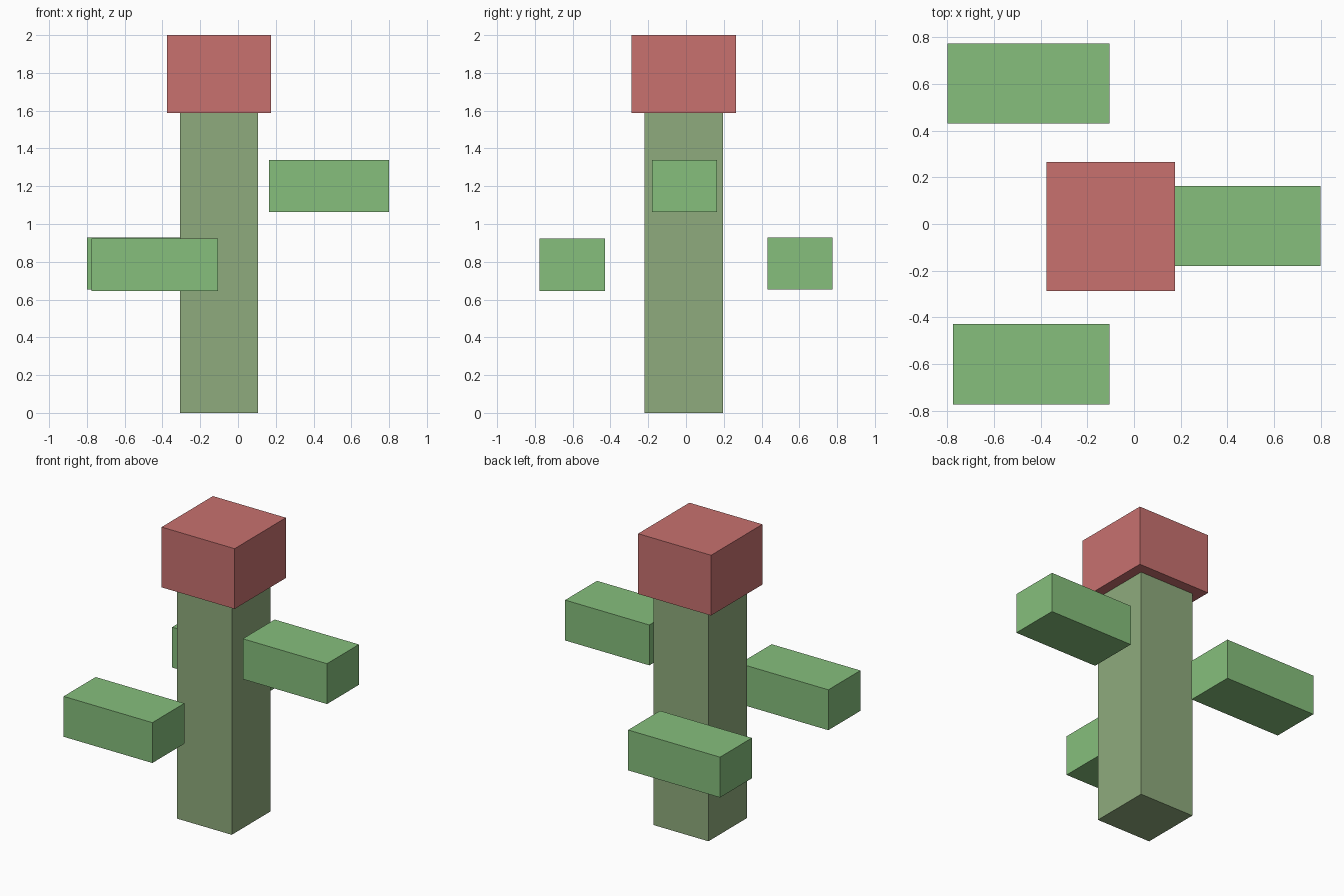
import bpy
import bmesh
from mathutils import Vector

if "Cube" in bpy.data.objects:
    bpy.data.objects.remove(bpy.data.objects["Cube"])


def material(name, rgb):
    mat = bpy.data.materials.new(name)
    mat.diffuse_color = (*rgb, 1.0)
    mat.use_nodes = True
    mat.node_tree.nodes["Principled BSDF"].inputs["Base Color"].default_value = mat.diffuse_color
    return mat


def box(name, x, y, z, mat):
    """Box spanning the given (min, max) ranges."""
    lo, hi = Vector((x[0], y[0], z[0])), Vector((x[1], y[1], z[1]))
    bm = bmesh.new()
    bmesh.ops.create_cube(bm, size=1.0)
    bmesh.ops.scale(bm, vec=hi - lo, verts=bm.verts)
    mesh = bpy.data.meshes.new(name)
    bm.to_mesh(mesh)
    bm.free()
    mesh.materials.append(mat)
    obj = bpy.data.objects.new(name, mesh)
    obj.location = (lo + hi) / 2
    bpy.context.collection.objects.link(obj)
    return obj


stem_green = material("stem_green", (0.275, 0.407, 0.205))
leaf_green = material("leaf_green", (0.238, 0.521, 0.202))
flower_red = material("flower_red", (0.578, 0.165, 0.159))

# Stem and flower head
box("stem", (-0.307, 0.107), (-0.22, 0.196), (0.0, 1.588), stem_green)
box("flower_head", (-0.376, 0.176), (-0.288, 0.266), (1.588, 2.0), flower_red)

# Floating leaves around the stem
box("right_leaf", (0.163, 0.80), (-0.181, 0.163), (1.064, 1.34), leaf_green)
box("back_leaf", (-0.80, -0.105), (0.431, 0.775), (0.652, 0.928), leaf_green)
box("front_leaf", (-0.776, -0.105), (-0.775, -0.429), (0.646, 0.922), leaf_green)
